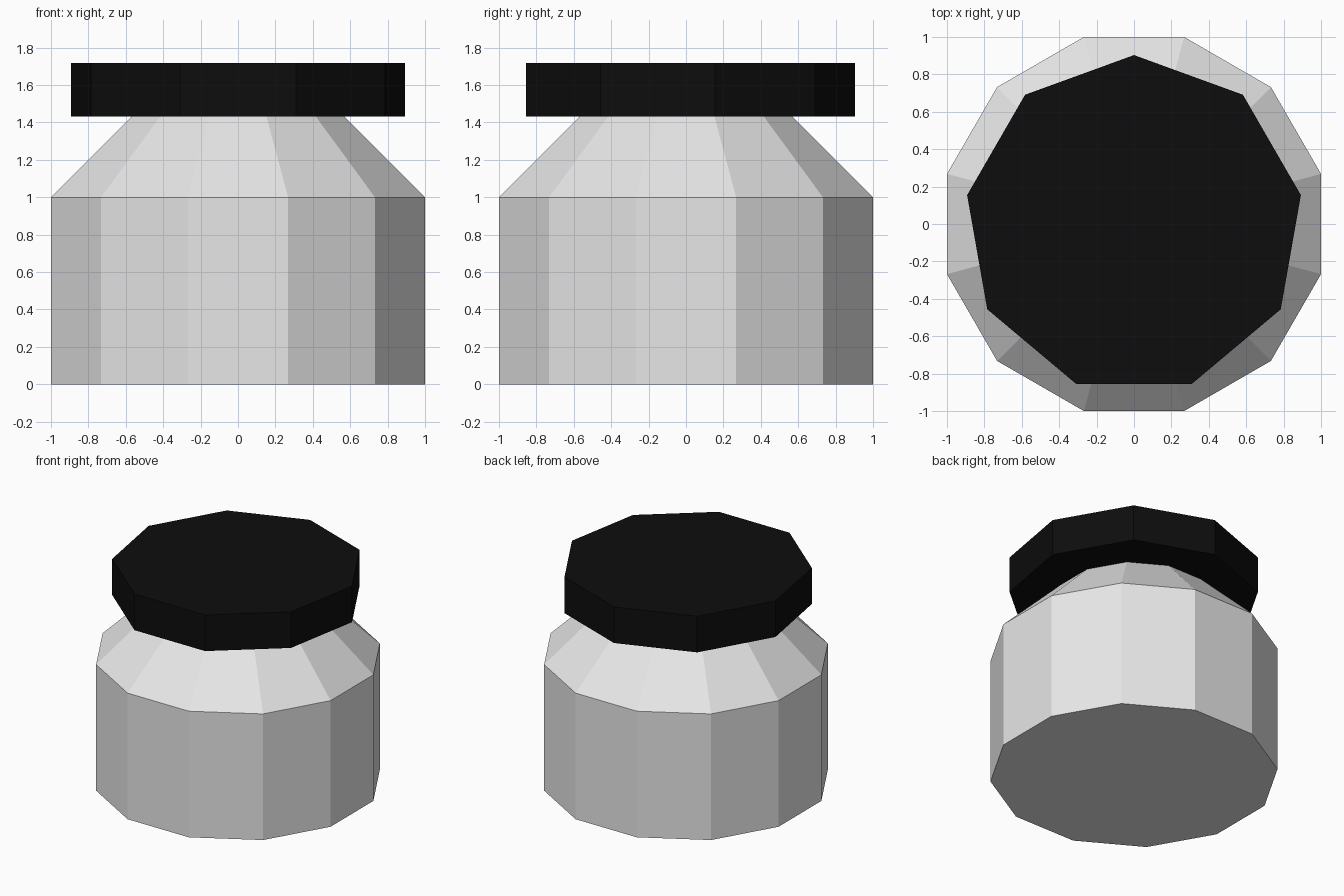
import bpy, bmesh, math

if "Cube" in bpy.data.objects:
    bpy.data.objects.remove(bpy.data.objects["Cube"])


def material(name, value):
    m = bpy.data.materials.new(name)
    m.diffuse_color = (value, value, value, 1)
    m.use_nodes = True
    m.node_tree.nodes["Principled BSDF"].inputs["Base Color"].default_value = m.diffuse_color
    return m


def stack(name, sides, start, profile, mat, cy=0.0):
    """Closed faceted solid from (radius, z) rings."""
    bm = bmesh.new()
    rings = []
    for r, z in profile:
        angles = [start + 2 * math.pi * i / sides for i in range(sides)]
        rings.append([bm.verts.new((r * math.cos(a), cy + r * math.sin(a), z)) for a in angles])
    for low, high in zip(rings, rings[1:]):
        for i in range(sides):
            j = (i + 1) % sides
            bm.faces.new((low[i], low[j], high[j], high[i]))
    bm.faces.new(rings[0][::-1])
    bm.faces.new(rings[-1])
    mesh = bpy.data.meshes.new(name)
    bm.to_mesh(mesh)
    bm.free()
    mesh.materials.append(mat)
    ob = bpy.data.objects.new(name, mesh)
    bpy.context.collection.objects.link(ob)
    return ob


light_grey = material("light_grey", 0.8)
black = material("black", 0.004)

# Twelve-sided jar with sloping shoulder
R = 1 / math.cos(math.pi / 12)
stack("jar_body", 12, math.pi / 12, [(R, 0), (R, 1), (R * 0.567, 1.433)], light_grey)

# Nine-sided flat lid, one corner pointing to the back
stack("lid", 9, math.pi / 2, [(0.906, 1.432), (0.906, 1.718)], black, -0.003)
